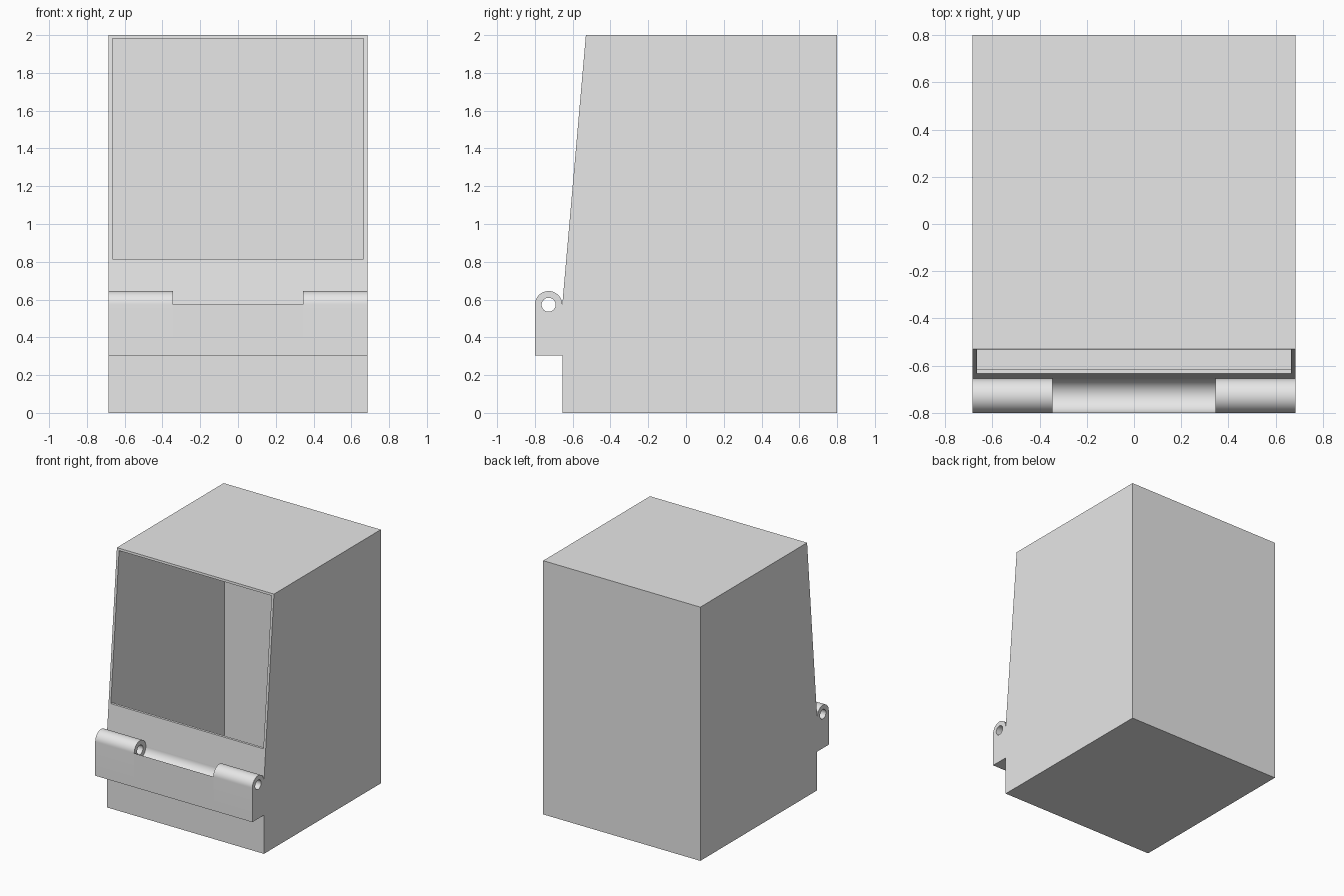
import bpy, bmesh, math

cube = bpy.data.objects.get("Cube")
if cube:
    bpy.data.objects.remove(cube, do_unlink=True)

HALF_W = 0.685             # half width of the cabinet
WALL = 0.02                # shell thickness
FRONT, BACK = -0.655, 0.8
R = 0.0725                 # hinge knuckle radius
PIN_Y, PIN_Z = FRONT - R, 0.5725
KNUCKLE_IN = 0.345         # inner end of each knuckle
BRACKET_Z = 0.305

grey = bpy.data.materials.new("plain_grey")
grey.use_nodes = True
grey.diffuse_color = (0.8, 0.8, 0.8, 1)
grey.node_tree.nodes["Principled BSDF"].inputs["Base Color"].default_value = (0.8, 0.8, 0.8, 1)


def prism(name, profile, x0, x1):
    """Extrude a (y, z) profile along x."""
    bm = bmesh.new()
    face = bm.faces.new([bm.verts.new((x0, y, z)) for y, z in profile])
    ext = bmesh.ops.extrude_face_region(bm, geom=[face])
    verts = [v for v in ext["geom"] if isinstance(v, bmesh.types.BMVert)]
    bmesh.ops.translate(bm, verts=verts, vec=(x1 - x0, 0, 0))
    bmesh.ops.recalc_face_normals(bm, faces=bm.faces)
    mesh = bpy.data.meshes.new(name)
    bm.to_mesh(mesh)
    bm.free()
    mesh.materials.append(grey)
    obj = bpy.data.objects.new(name, mesh)
    bpy.context.collection.objects.link(obj)
    return obj


def activate(obj):
    bpy.ops.object.select_all(action='DESELECT')
    obj.select_set(True)
    bpy.context.view_layer.objects.active = obj


def cut(obj, cutter):
    """Subtract the cutter, then discard it."""
    mod = obj.modifiers.new("cut", 'BOOLEAN')
    mod.operation, mod.solver, mod.object = 'DIFFERENCE', 'EXACT', cutter
    activate(obj)
    bpy.ops.object.modifier_apply(modifier=mod.name)
    bpy.data.objects.remove(cutter, do_unlink=True)


def arc(radius, start, end, steps):
    """Points around the hinge axis, angles in degrees."""
    angles = [math.radians(start + (end - start) * i / steps) for i in range(steps + 1)]
    return [(PIN_Y + radius * math.cos(a), PIN_Z + radius * math.sin(a)) for a in angles]


# Cabinet: hollow shell with a leaning, open front
cabinet = prism("cabinet_shell",
                [(FRONT, 0), (BACK, 0), (BACK, 2), (-0.53, 2), (FRONT, PIN_Z)],
                -HALF_W, HALF_W)
cavity = prism("cavity_cutter",
               [(FRONT + WALL, WALL), (BACK - WALL, WALL), (BACK - WALL, 1.982),
                (-0.75, 1.982), (-0.75, 0.815), (-0.614, 0.815), (FRONT + WALL, PIN_Z)],
               -HALF_W + WALL, HALF_W - WALL)
cut(cabinet, cavity)

# Hinge bracket: a knuckle at each end, with a through pin hole
base = [(FRONT - 2 * R, BRACKET_Z), (FRONT, BRACKET_Z)]
for side, x0, x1 in (("right", -HALF_W, -KNUCKLE_IN), ("left", KNUCKLE_IN, HALF_W)):
    knuckle = prism(side + "_hinge_knuckle", base + arc(R, 0, 180, 32), x0, x1)
    cut(knuckle, prism("pin_cutter", arc(0.037, 0, 345, 23), x0 - 0.1, x1 + 0.1))
    activate(knuckle)
    bpy.ops.object.shade_smooth_by_angle(angle=math.radians(30))

# Middle of the bracket: concave saddle between the knuckles
saddle = prism("hinge_saddle", base + arc(R, 360, 180, 32), -KNUCKLE_IN, KNUCKLE_IN)
activate(saddle)
bpy.ops.object.shade_smooth_by_angle(angle=math.radians(30))
